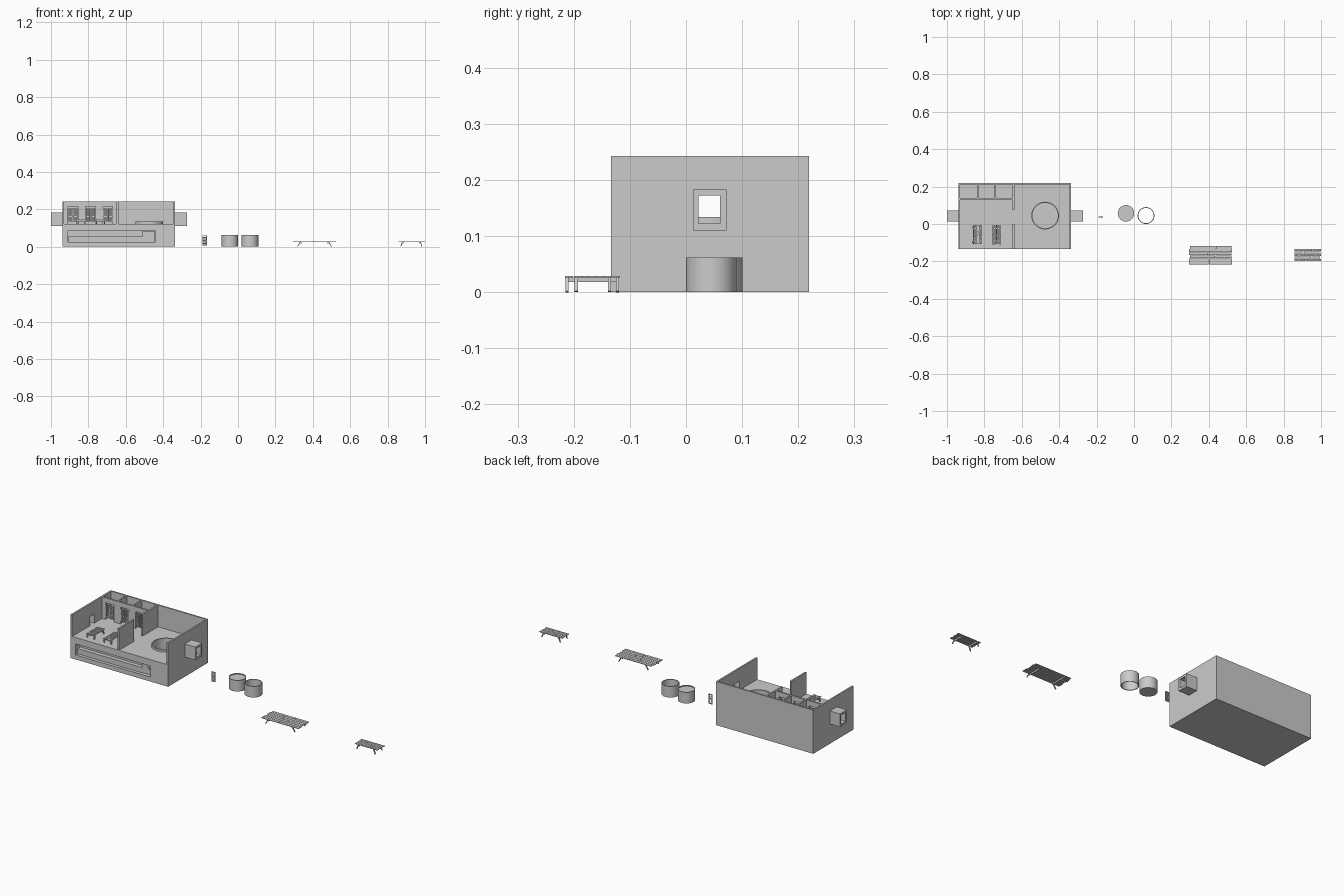
import bpy, math, random
from mathutils import Vector, Matrix

if "Cube" in bpy.data.objects:
    bpy.data.objects.remove(bpy.data.objects["Cube"])

random.seed(4)


def mesh_from_boxes(name, boxes, matrix=Matrix()):
    """Each box is (x0, x1, y0, y1, z0, z1[, rotation axis, angle])."""
    verts, faces = [], []
    for b in boxes:
        x0, x1, y0, y1, z0, z1 = b[:6]
        c = Vector(((x0 + x1) / 2, (y0 + y1) / 2, (z0 + z1) / 2))
        rot = Matrix.Rotation(b[7], 3, b[6]) if len(b) > 6 else Matrix.Identity(3)
        n = len(verts)
        for x in (x0, x1):
            for y in (y0, y1):
                for z in (z0, z1):
                    verts.append(matrix @ (c + rot @ (Vector((x, y, z)) - c)))
        for f in ((0, 1, 3, 2), (4, 6, 7, 5), (0, 4, 5, 1), (2, 3, 7, 6), (0, 2, 6, 4), (1, 5, 7, 3)):
            faces.append([n + i for i in f])
    me = bpy.data.meshes.new(name)
    me.from_pydata(verts, [], faces)
    ob = bpy.data.objects.new(name, me)
    bpy.context.collection.objects.link(ob)
    return ob


def lathe(name, profile, x, y, closed=False, n=48):
    """Revolve an (r, z) profile; r = 0 points close the caps."""
    verts, faces, rings = [], [], []
    for r, z in profile:
        if r == 0:
            rings.append([len(verts)] * n)
            verts.append((x, y, z))
        else:
            rings.append(list(range(len(verts), len(verts) + n)))
            verts += [(x + r * math.cos(2 * math.pi * i / n), y + r * math.sin(2 * math.pi * i / n), z)
                      for i in range(n)]
    pairs = list(zip(rings, rings[1:])) + ([(rings[-1], rings[0])] if closed else [])
    for a, b in pairs:
        for i in range(n):
            j = (i + 1) % n
            faces.append(list(dict.fromkeys((a[i], a[j], b[j], b[i]))))
    me = bpy.data.meshes.new(name)
    me.from_pydata(verts, [], faces)
    ob = bpy.data.objects.new(name, me)
    bpy.context.collection.objects.link(ob)
    bpy.context.view_layer.objects.active = ob
    ob.select_set(True)
    bpy.ops.object.shade_smooth_by_angle()
    ob.select_set(False)
    return ob


def cut(ob, cutter):
    m = ob.modifiers.new("cut", 'BOOLEAN')
    m.operation, m.object, m.solver = 'DIFFERENCE', cutter, 'EXACT'
    cutter.hide_render = True
    cutter.hide_set(True)


X0, X1, Y0, Y1, F, H, T = -0.938, -0.337, -0.134, 0.219, 0.122, 0.243, 0.009
TX, TY = -0.475, 0.045

# Raised floor block with front niche and sunken tub
base = mesh_from_boxes("floor_block", [(X0, X1, Y0, Y1, 0, F)])
cut(base, mesh_from_boxes("niche_cutter", [(-0.908, -0.445, -0.2, -0.095, 0.025, 0.086)]))
cut(base, lathe("tub_cutter", [(0, 0.07), (0.07, 0.07), (0.07, 0.16), (0, 0.16)], TX, TY))
lathe("sunken_tub", [(0, 0.072), (0.068, 0.072), (0.068, 0.134), (0.074, 0.134), (0.074, F - 0.001)], TX, TY)

# Niche contents: long bar and control panel
mesh_from_boxes("niche_trough", [(-0.907, -0.51, -0.118, -0.094, 0.026, 0.055)])
mesh_from_boxes("niche_panel", [(-0.51, -0.446, -0.115, -0.094, 0.026, 0.085),
                                (-0.478, -0.464, -0.12, -0.114, 0.055, 0.068)])

# Outer walls with a window at each side
window = mesh_from_boxes("window_cutter", [(-1.1, -0.2, 0.022, 0.061, F, 0.172)])
for name, a, b in (("left_wall", X0, X0 + T), ("right_wall", X1 - T, X1)):
    cut(mesh_from_boxes(name, [(a, b, Y0, Y1, F - 0.001, H)]), window)
for name, a, b in (("left_window_box", -1, X0), ("right_window_box", X1, -0.272)):
    cut(mesh_from_boxes(name, [(a, b, 0.0125, 0.0725, 0.11, 0.183)]), window)
mesh_from_boxes("back_wall", [(X0 + T, X1 - T, Y1 - T, Y1, F, H)])

# Partition with a doorway
mesh_from_boxes("partition", [(-0.649, -0.64, Y0, 0.0, F, H), (-0.649, -0.64, 0.075, Y1 - T, F, H)])


# Louvred door leaf, front facing -y, lower left corner at x, y, z
def leaf(name, x, y, z, w=0.023, h=0.054):
    b = [(x, x + 0.004, y - 0.002, y + 0.002, z, z + h),
         (x + w - 0.004, x + w, y - 0.002, y + 0.002, z, z + h)]
    for t in (0, 0.48, 0.93):
        b.append((x + 0.003, x + w - 0.003, y - 0.002, y + 0.002, z + t * h, z + t * h + 0.004))
    for i in range(8):
        zz = z + 0.008 + i * (h - 0.014) / 8
        b.append((x + 0.003, x + w - 0.003, y - 0.002, y + 0.002, zz, zz + 0.001, 'X', 0.6))
    return mesh_from_boxes(name, b)


# Stalls: dividers, fronts with openings, paired leaves
W = (-0.649 - (X0 + T)) / 3
for i in range(3):
    a = X0 + T + i * W
    b, c = a + W, a + W / 2
    if i < 2:
        mesh_from_boxes("stall_divider", [(b - 0.004, b + 0.004, 0.138, Y1 - T, F, H)])
    mesh_from_boxes("stall_front", [(a, c - 0.026, 0.129, 0.138, F, H), (c + 0.026, b, 0.129, 0.138, F, H),
                                    (c - 0.026, c + 0.026, 0.129, 0.138, 0.215, H)])
    leaf("stall_door_left", c - 0.025, 0.131, 0.135, 0.024, 0.07)
    leaf("stall_door_right", c + 0.001, 0.131, 0.135, 0.024, 0.07)
leaf("spare_door_leaf", -0.19, 0.038, 0.006)


# Slatted bench along local x with splayed leg frames
def bench(name, x, y, z, length, width, height, slats, angle=0):
    b, pitch, t = [], width / slats, 0.003
    for i in range(slats):
        y0 = -width / 2 + i * pitch
        j, k = random.uniform(0, 0.006), random.uniform(0, 0.006)
        seam = random.uniform(-0.2, 0.2) * length
        for p, q in ((-length / 2 + j, seam - 0.001), (seam + 0.001, length / 2 - k)):
            b.append((p, q, y0 + 0.001, y0 + pitch - 0.001, height - t, height))
    inset = width * 0.05
    for s in (-1, 1):
        cx, run = s * length * 0.36, length * 0.07
        tall = height - t
        slope = math.atan2(run, tall)
        reach = math.hypot(run, tall) / 2 - 0.001
        for sy in (-1, 1):
            yy = sy * (width / 2 - inset)
            b.append((cx - 0.002, cx + 0.002, yy - 0.003, yy + 0.003,
                      tall / 2 - reach, tall / 2 + reach, 'Y', -s * slope))
        bx = s * length * 0.31
        b.append((bx - 0.002, bx + 0.002, -width / 2 + inset, width / 2 - inset, tall - 0.008, tall))
    m = Matrix.Translation((x, y, z)) @ Matrix.Rotation(angle, 4, 'Z')
    return mesh_from_boxes(name, b, m)


bench("large_bench", 0.409, -0.167, 0, 0.232, 0.1, 0.029, 6)
bench("small_bench", 0.927, -0.166, 0, 0.146, 0.066, 0.029, 5)
bench("indoor_bench_left", -0.839, -0.057, F, 0.108, 0.048, 0.024, 5, math.pi / 2)
bench("indoor_bench_right", -0.735, -0.057, F, 0.108, 0.048, 0.024, 5, math.pi / 2)

# Closed tub and open tub ring
lathe("closed_tub", [(0, 0), (0.044, 0), (0.044, 0.062), (0.041, 0.062), (0.041, 0.057), (0, 0.057)], -0.043, 0.057)
lathe("open_tub", [(0.045, 0), (0.045, 0.062), (0.041, 0.062), (0.041, 0)], 0.064, 0.045, closed=True)
